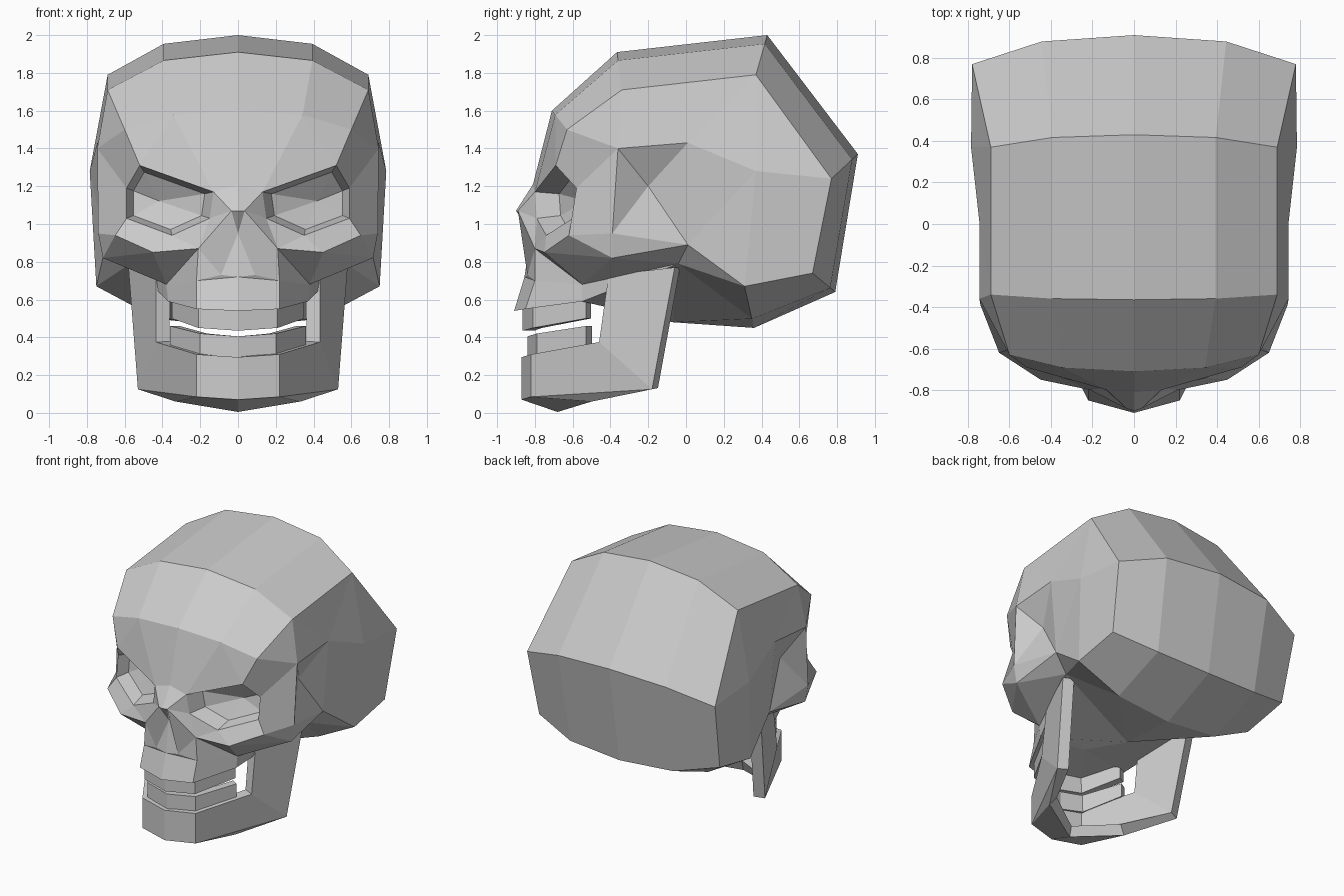
import bpy, bmesh
from mathutils import Vector as V

if "Cube" in bpy.data.objects:
    bpy.data.objects.remove(bpy.data.objects["Cube"])


class Half:
    """Right half of a part, built from named points and mirrored at the end."""

    def __init__(self, pts):
        self.bm = bmesh.new()
        self.v = {k: self.bm.verts.new(p) for k, p in pts.items()}

    def face(self, *names):
        self.bm.faces.new([self.v[n] for n in names])

    def polys(self, *words):
        for w in words:
            self.face(*w.split())

    def fan(self, hub, ring):
        r = ring.split()
        for a, b in zip(r, r[1:]):
            self.face(hub, a, b)

    def strip(self, low, high):
        a, b = low.split(), high.split()
        for i in range(len(a) - 1):
            self.face(a[i], a[i + 1], b[i + 1], b[i])

    def finish(self, name, thick=0, mid=(0, 0, 1)):
        bm = self.bm
        bmesh.ops.recalc_face_normals(bm, faces=bm.faces[:])
        out = sum(f.normal.dot(f.calc_center_median() - V(mid)) * f.calc_area() for f in bm.faces)
        if out < 0:
            bmesh.ops.reverse_faces(bm, faces=bm.faces[:])
        me = bpy.data.meshes.new(name)
        bm.to_mesh(me)
        bm.free()
        ob = bpy.data.objects.new(name, me)
        bpy.context.collection.objects.link(ob)
        ob.modifiers.new("mirror", 'MIRROR').merge_threshold = 0.002
        if thick:
            s = ob.modifiers.new("thickness", 'SOLIDIFY')
            s.thickness, s.offset = thick, -1


# Cranium arches: centre y, centre z, side x, side y, side z (base round to forehead)
ARCHES = [(.36, .45, .75, .31, .67), (.79, .64, .75, .67, .74), (.91, 1.37, .78, .77, 1.24),
          (.43, 2.0, .69, .37, 1.79), (-.365, 1.91, .69, -.34, 1.71), (-.71, 1.60, .60, -.63, 1.50)]
pts = {}
for i, (cy, cz, sx, sy, sz) in enumerate(ARCHES):
    c, s = V((0, cy, cz)), V((sx, sy, sz))
    mid = c.lerp(s, .22)
    mid.x = sx * .57
    pts.update({f"c{i}": c, f"m{i}": mid, f"s{i}": s})

# Temple, cheekbone and skull base
pts.update(
    side=(.785, .37, 1.28), temple=(.745, -.36, 1.40), rear=(.745, .01, 1.43),
    hollow=(.64, -.20, 1.20), arch=(.74, -.39, .95), ear=(.70, .01, .89),
    archlow=(.715, -.39, .82), earlow=(.57, -.04, .79), cheek=(.65, -.62, .94),
    cheeklow=(.45, -.75, .85), base=(0, -.07, .48), palate=(0, -.52, .62))
# Eye rim, nose and upper jaw
pts.update(
    brow=(0, -.81, 1.21), e1=(.13, -.80, 1.17), e2=(.52, -.69, 1.31), e3=(.59, -.58, 1.19),
    e4=(.59, -.60, 1.03), e5=(.35, -.74, .94), e6=(.15, -.79, 1.03),
    bridge=(0, -.90, 1.07), nose=(.035, -.89, 1.07), nostril=(.21, -.80, .87),
    septum=(0, -.82, .95), floor=(.09, -.84, .73), g0=(0, -.855, .72), g1=(.22, -.80, .70),
    g2=(.38, -.55, .68), l0=(0, -.91, .54), l1=(.22, -.85, .55), l2=(.37, -.55, .59))
skull = Half(pts)
for i in range(5):
    skull.strip(f"c{i} m{i} s{i}", f"c{i+1} m{i+1} s{i+1}")

# Side wall and cheekbone
skull.fan("side", "rear s3 s2 s1 s0 ear rear")
skull.fan("rear", "temple s4 s3")
skull.fan("hollow", "temple rear ear arch temple")
skull.fan("archlow", "cheek arch ear earlow g2 cheeklow cheek")
skull.polys("temple arch cheek e4 e3", "s5 s4 temple", "s5 temple e3 e2", "e5 e4 cheek cheeklow")

# Underside of the skull
skull.fan("earlow", "ear s0 m0 base")
skull.fan("palate", "l0 l1 l2")
skull.polys("c0 base m0", "g2 earlow l2", "l2 earlow base palate")

# Forehead, nose and upper jaw
skull.polys("c5 m5 e1 brow", "m5 e2 e1", "m5 s5 e2", "brow e1 nose bridge", "e1 e6 nose")
skull.fan("nostril", "nose e6 e5 cheeklow g2 g1 floor")
skull.polys("bridge nose septum", "nose nostril floor septum", "septum floor g0", "g0 floor g1")
skull.strip("g0 g1 g2", "l0 l1 l2")

# Eye sockets: smaller ring pushed back, closed by a shallow fan
rim = [f"e{i}" for i in range(1, 7)]
centre = sum((skull.v[n].co for n in rim), V()) / 6
for n in rim:
    skull.v["in" + n] = skull.bm.verts.new(centre.lerp(skull.v[n].co, .82) + V((0, .11, 0)))
skull.v["back"] = skull.bm.verts.new(centre + V((.03, .17, .01)))
for a, b in zip(rim, rim[1:] + rim[:1]):
    skull.face(a, b, "in" + b, "in" + a)
    skull.face("in" + a, "in" + b, "back")
skull.finish("cranium")

# Lower jaw: chin, body and rising branch, thickened inwards
jaw = Half(dict(
    t0=(0, -.87, .295), t1=(.22, -.82, .31), t2=(.435, -.46, .375), b0=(0, -.87, .07),
    b1=(.22, -.82, .085), b2=(.53, -.18, .125), r1=(.435, -.41, .73), r2=(.58, -.06, .77),
    u0=(0, -.68, .005), u1=(.33, -.50, .06)))
jaw.strip("t0 t1 t2", "b0 b1 b2")
jaw.polys("t2 r1 r2 b2", "b0 b1 u1 u0", "b1 b2 u1")
jaw.finish("lower_jaw", .08, (0, -.3, .4))


# Tooth rows: an arc of three points on the half, with lower and upper heights
def teeth(name, arc, low, high):
    row = Half({f"{k}{i}": (*arc[i], h[i]) for k, h in (("a", low), ("b", high)) for i in range(3)})
    row.strip("a0 a1 a2", "b0 b1 b2")
    row.finish(name, .06, (0, -.4, .45))


teeth("upper_teeth", [(0, -.865), (.21, -.81), (.35, -.53)], (.435, .45, .50), (.56, .57, .61))
teeth("lower_teeth", [(0, -.84), (.20, -.79), (.36, -.53)], (.27, .29, .36), (.405, .42, .46))
